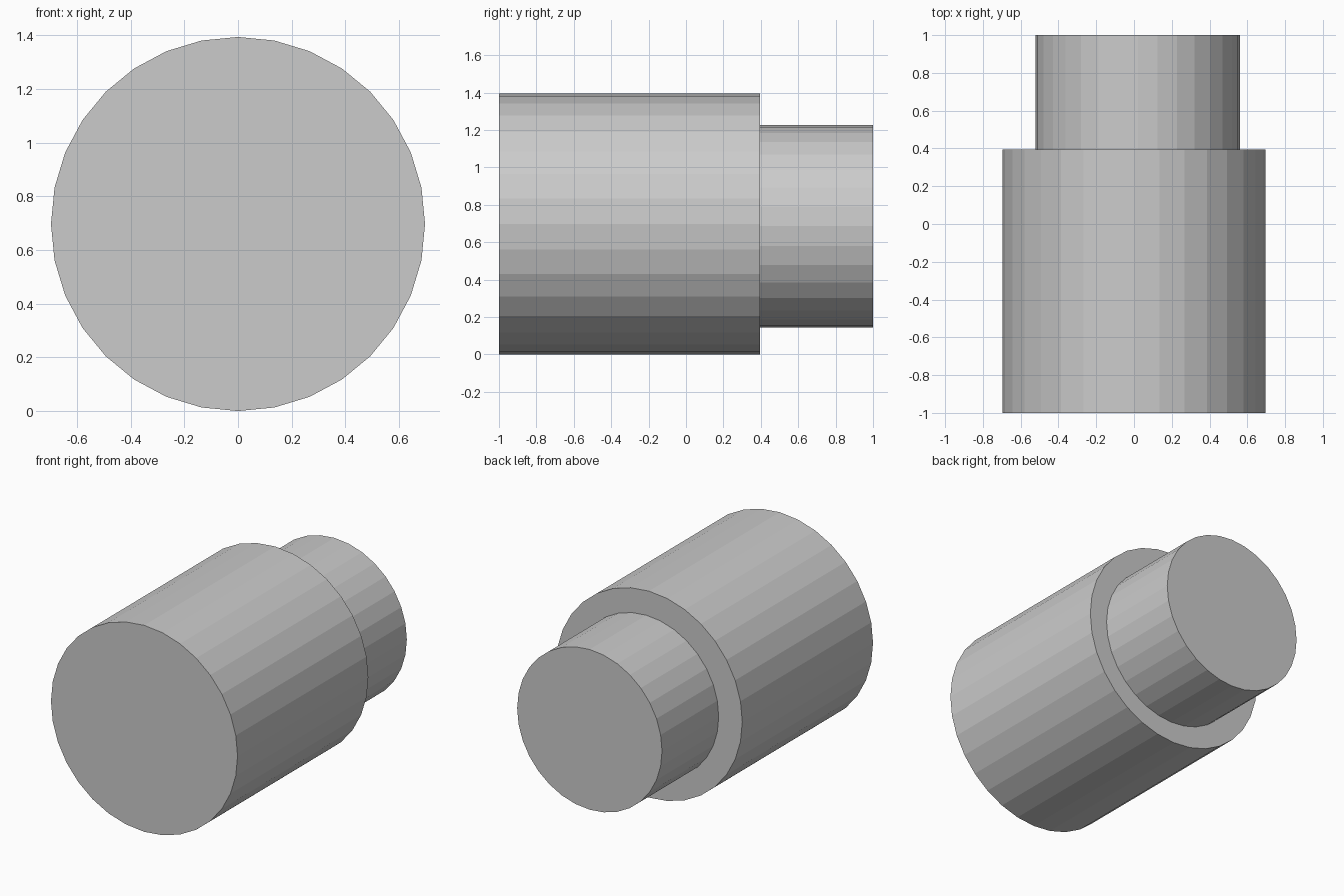
import bpy
import math

if "Cube" in bpy.data.objects:
    bpy.data.objects.remove(bpy.data.objects["Cube"])


def cylinder_y(name, x, z, radius, y0, y1, sides=32):
    """Flat-shaded cylinder lying along the y axis."""
    bpy.ops.mesh.primitive_cylinder_add(
        vertices=sides, radius=radius, depth=y1 - y0,
        location=(x, (y0 + y1) / 2, z), rotation=(math.pi / 2, 0, 0))
    obj = bpy.context.object
    obj.name = name
    bpy.ops.object.transform_apply(location=False, rotation=True, scale=True)
    return obj


# Wide front barrel
cylinder_y("main_barrel", 0, 0.697, 0.697, -1.0, 0.395)

# Narrower rear section, slightly off-centre and seated into the barrel
cylinder_y("rear_barrel", 0.02, 0.685, 0.541, 0.35, 1.0)
